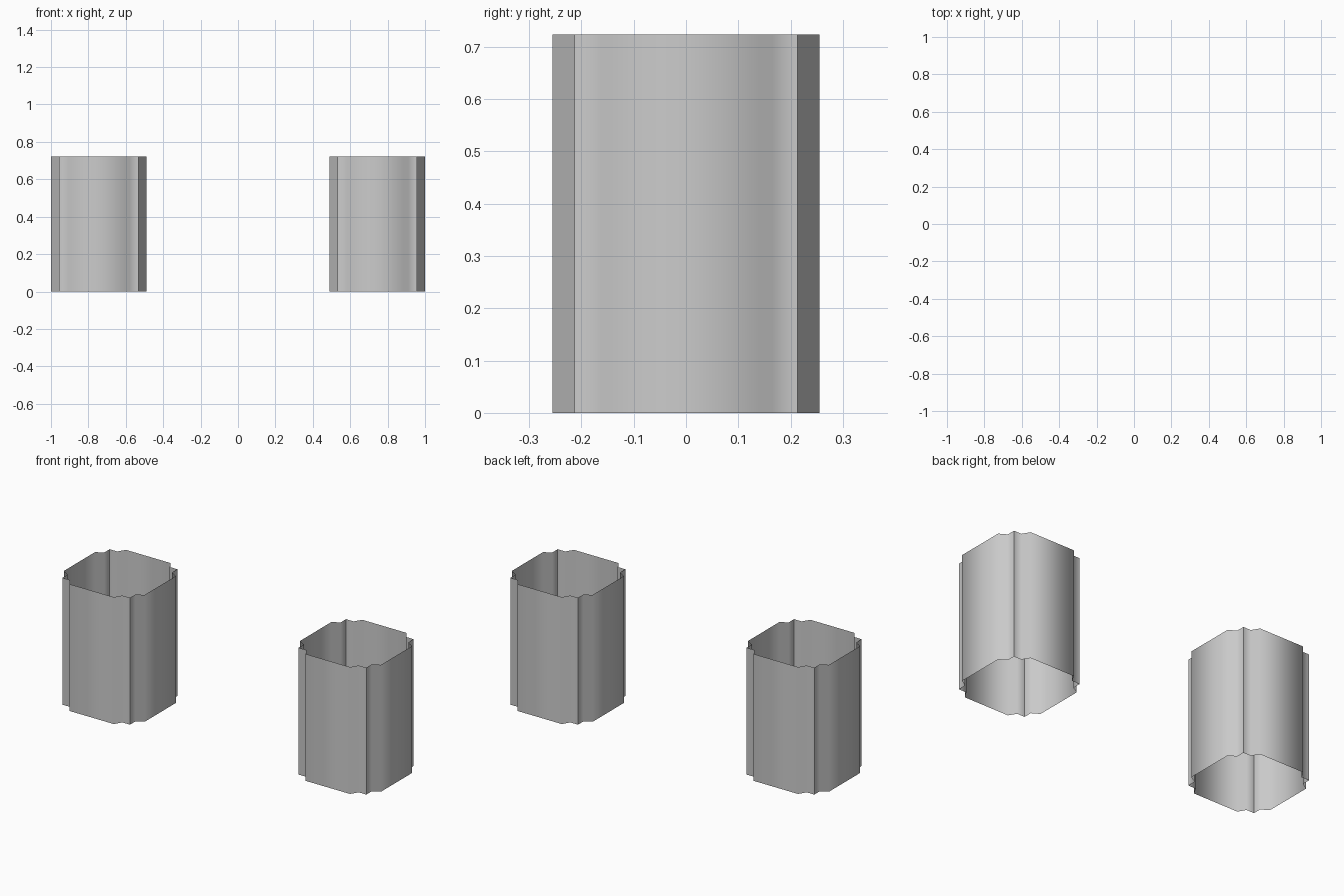
import bpy, bmesh, math

if "Cube" in bpy.data.objects:
    bpy.data.objects.remove(bpy.data.objects["Cube"])

HEIGHT = 0.723
CENTRE = 0.745

# Notched corner of the sleeve, front right, running counter-clockwise
CORNER = [(0.14, -0.255), (0.165, -0.213), (0.213, -0.213),
          (0.213, -0.165), (0.255, -0.14)]


def outline():
    """Repeat the corner four times around the centre."""
    pts = []
    for k in range(4):
        c, s = round(math.cos(k * math.pi / 2)), round(math.sin(k * math.pi / 2))
        pts += [(c * x - s * y, s * x + c * y) for x, y in CORNER]
    return pts


def make_sleeve(name, x):
    """Open-ended thin tube extruded from the outline."""
    bm = bmesh.new()
    low = [bm.verts.new((px, py, 0)) for px, py in outline()]
    high = [bm.verts.new((v.co.x, v.co.y, HEIGHT)) for v in low]
    n = len(low)
    for i in range(n):
        j = (i + 1) % n
        bm.faces.new((low[i], low[j], high[j], high[i]))
    mesh = bpy.data.meshes.new(name)
    bm.to_mesh(mesh)
    bm.free()
    ob = bpy.data.objects.new(name, mesh)
    ob.location.x = x
    bpy.context.collection.objects.link(ob)
    # Soft steps, sharp square corners
    bpy.ops.object.select_all(action='DESELECT')
    ob.select_set(True)
    bpy.context.view_layer.objects.active = ob
    bpy.ops.object.shade_smooth_by_angle(angle=math.radians(70))


make_sleeve("left_column_sleeve", -CENTRE)
make_sleeve("right_column_sleeve", CENTRE)
